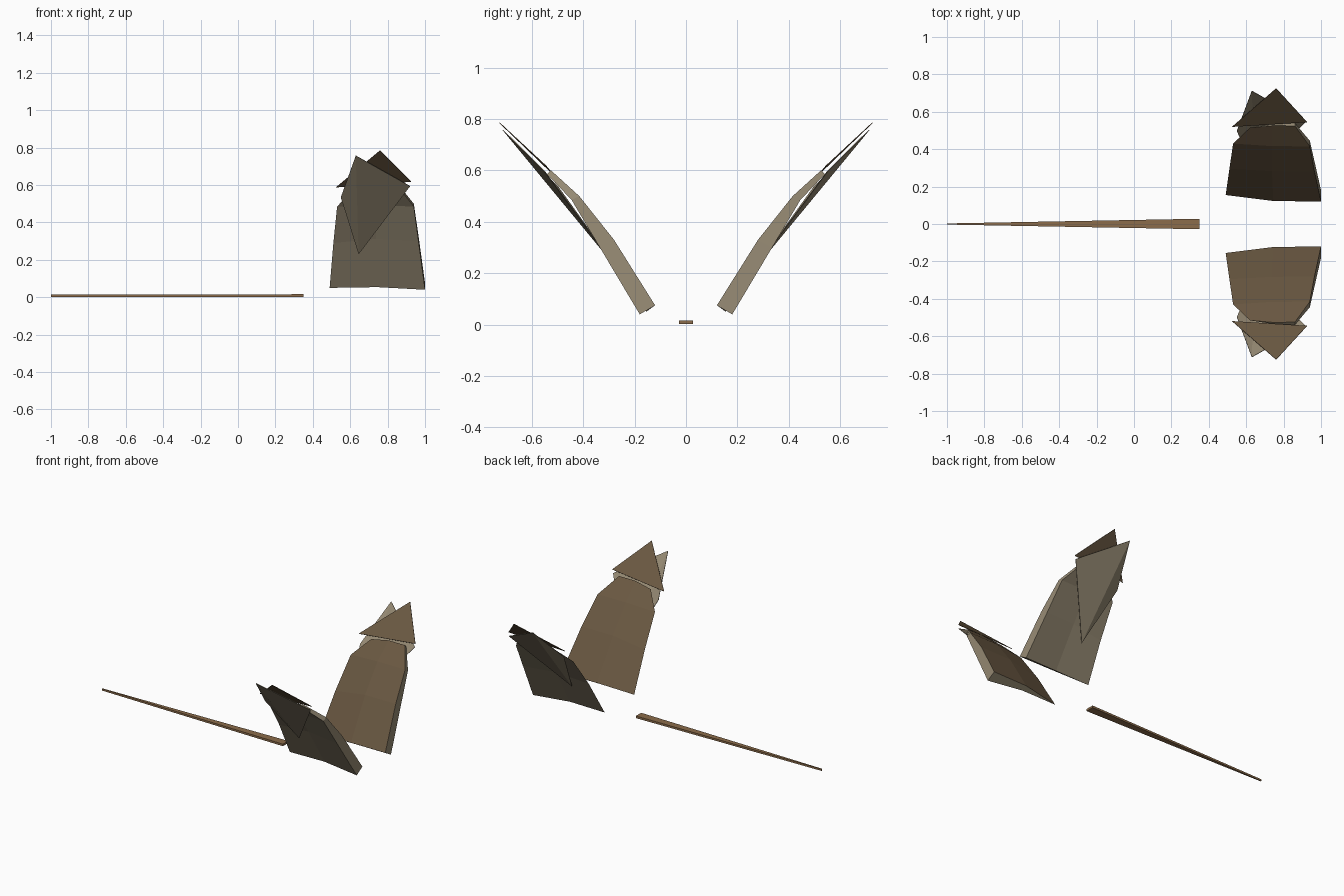
import bpy
import bmesh
from mathutils import Vector

old = bpy.data.objects.get("Cube")
if old:
    bpy.data.objects.remove(old, do_unlink=True)


def material(name, rgb):
    m = bpy.data.materials.new(name)
    m.use_nodes = True
    m.diffuse_color = (*rgb, 1)
    m.node_tree.nodes["Principled BSDF"].inputs["Base Color"].default_value = (*rgb, 1)
    return m


tan = material("grey tan", (0.30, 0.25, 0.17))
brown = material("dark brown", (0.144, 0.098, 0.054))
wood = material("warm brown", (0.26, 0.15, 0.07))


def finish(bm, name, mats, mirrored=True):
    me = bpy.data.meshes.new(name)
    bm.to_mesh(me)
    bm.free()
    for m in mats:
        me.materials.append(m)
    ob = bpy.data.objects.new(name, me)
    bpy.context.collection.objects.link(ob)
    if mirrored:
        mod = ob.modifiers.new("Mirror", "MIRROR")
        mod.use_axis = (False, True, False)
        mod.use_mirror_merge = False
    return ob


def loft(bm, rings):
    """Join equal cross-sections into a closed solid."""
    rows = [[bm.verts.new(p) for p in ring] for ring in rings]
    n = len(rows[0])
    for a, b in zip(rows, rows[1:]):
        for i in range(n):
            j = (i + 1) % n
            bm.faces.new((a[i], a[j], b[j], b[i]))
    bm.faces.new(rows[0])
    bm.faces.new(rows[-1])
    bmesh.ops.recalc_face_normals(bm, faces=bm.faces)


# Wing: wedge section, thick at the leading edge and sharp at the trailing edge
def section(lead_x, inner, outer, trail_x, trail):
    inner, outer, trail = Vector(inner), Vector(outer), Vector(trail)
    mid_x = (lead_x + trail_x) / 2
    core = inner.lerp(outer, 0.6)
    return [(lead_x, *inner), (mid_x, *inner.lerp(outer, 0.05)), (trail_x, *trail),
            (mid_x, *core), (lead_x, *outer)]


bm = bmesh.new()
loft(bm, [
    section(1.00, (0.12, 0.075), (0.18, 0.04), 0.49, (0.155, 0.05)),
    section(0.965, (0.28, 0.33), (0.335, 0.30), 0.51, (0.295, 0.29)),
    section(0.94, (0.415, 0.50), (0.445, 0.485), 0.53, (0.43, 0.485)),
    section(0.86, (0.525, 0.60), (0.54, 0.585), 0.62, (0.515, 0.58)),
])
bm.normal_update()
for f in bm.faces:
    # the inner, upward side is dark
    f.material_index = int(f.normal.y < -0.3 and f.normal.z > 0.1)
finish(bm, "wings", [tan, brown])


# Feathers: thin flat plates
def plate(name, points, mat):
    bm = bmesh.new()
    verts = [bm.verts.new(p) for p in points]
    for i in range(1, len(verts) - 1):
        bm.faces.new((verts[0], verts[i], verts[i + 1]))
    bmesh.ops.recalc_face_normals(bm, faces=bm.faces)
    ob = finish(bm, name, [mat])
    mod = ob.modifiers.new("Thickness", "SOLIDIFY")
    mod.thickness = 0.003
    mod.offset = 0


plate("inner_tip_feathers",
      [(0.525, 0.52, 0.588), (0.76, 0.725, 0.785), (0.925, 0.545, 0.618)], brown)
plate("outer_tip_feathers",
      [(0.63, 0.712, 0.757), (0.92, 0.548, 0.594),
       (0.645, 0.277, 0.23), (0.55, 0.497, 0.535)], tan)


# Tail: long tapered bar
def bar_end(x, half, low, high):
    return [(x, -half, low), (x, half, low), (x, half, high), (x, -half, high)]


bm = bmesh.new()
loft(bm, [bar_end(-1, 0.003, 0.002, 0.014), bar_end(0.35, 0.028, 0.002, 0.016)])
finish(bm, "tail", [wood], mirrored=False)
